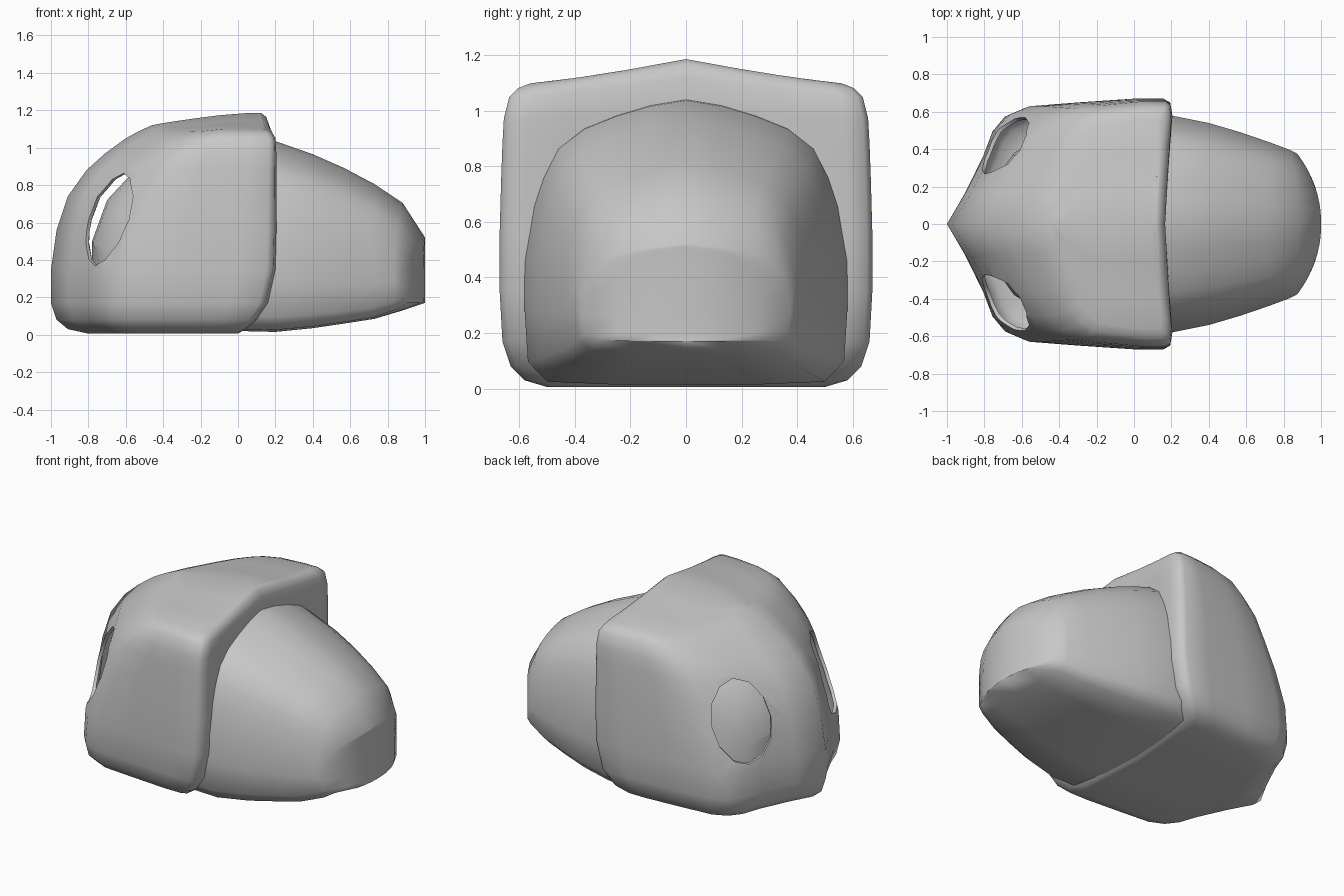
import bpy, bmesh, math
from mathutils import Vector, Matrix

if "Cube" in bpy.data.objects:
    bpy.data.objects.remove(bpy.data.objects["Cube"])

grey = bpy.data.materials.new("plain_grey")
grey.diffuse_color = (0.57, 0.57, 0.57, 1)
grey.use_nodes = True
grey.node_tree.nodes["Principled BSDF"].inputs["Base Color"].default_value = grey.diffuse_color


def clamp(t):
    return max(0.0, min(1.0, t))


def loft(name, rings):
    """Skin half-rings (first and last point on y = 0) and mirror them."""
    bm = bmesh.new()
    rows = []
    for half in rings:
        full = half + [(x, -y, z) for x, y, z in half[-2:0:-1]]
        rows.append([bm.verts.new(p) for p in full])
    for a, b in zip(rows, rows[1:]):
        n = len(a)
        for i in range(n):
            j = (i + 1) % n
            bm.faces.new((a[i], a[j], b[j], b[i]))
    bmesh.ops.remove_doubles(bm, verts=bm.verts, dist=0.0005)
    bmesh.ops.dissolve_degenerate(bm, edges=bm.edges, dist=0.0005)
    bmesh.ops.recalc_face_normals(bm, faces=bm.faces)
    me = bpy.data.meshes.new(name)
    bm.to_mesh(me)
    bm.free()
    me.materials.append(grey)
    ob = bpy.data.objects.new(name, me)
    bpy.context.collection.objects.link(ob)
    return ob


def smooth(ob, angle):
    bpy.ops.object.select_all(action='DESELECT')
    ob.select_set(True)
    bpy.context.view_layer.objects.active = ob
    bpy.ops.object.shade_smooth_by_angle(angle=math.radians(angle))


# Inner body: arched section swept along x, rounded in plan at both ends
arch = [(0, 1), (.22, .98), (.43, .945), (.63, .9), (.79, .83), (.88, .73), (.94, .63),
        (1, .43), (1, .26), (.98, .08), (.86, .01), (.45, 0), (0, 0)]
# x, half width, bottom, top, backward bend of the end
stations = [(-.78, 0, .15, .5, -.14), (-.78, .22, .15, .5, -.14), (-.78, .38, .15, .5, -.14),
            (-.70, .45, .08, .72, -.12), (-.57, .5, .05, .86, -.08), (-.35, .55, .03, .98, 0),
            (0, .58, .02, 1.06, 0), (.2, .58, .015, 1.035, 0), (.4, .54, .035, .965, 0),
            (.57, .49, .06, .89, 0), (.73, .44, .085, .805, .01), (.88, .395, .13, .705, .04),
            (1, .375, .17, .52, .13), (1, .25, .17, .52, .13), (1, .12, .17, .52, .13),
            (1, 0, .17, .52, .13)]
body = loft("inner_body", [[(x - bend * (u * w / .38) ** 2.2, u * w, lo + v * (hi - lo))
                            for u, v in arch] for x, w, lo, hi, bend in stations])
smooth(body, 120)

# Hood: wedge-nosed plan outline stacked through rising levels
plan = [(0, 0), (.083, .25), (.167, .55), (.21, .75), (.267, .87), (.36, .94), (.58, .97),
        (.83, 1), (.96, 1), (.99, .97), (1, .87), (.99, .7), (.975, .4), (.958, 0)]
# extra rounding of the cheek corner higher up, one per plan point
rounding = [0, 0, .02, .06, .09, .08, .02] + [0] * 7
# height, nose x, half width, back x
levels = [(.006, -.8, .5, 0), (.03, -.91, .58, .04), (.08, -.97, .63, .1),
          (.17, -1, .66, .16), (.35, -1, .67, .2), (.56, -.97, .67, .205),
          (.74, -.91, .665, .205), (.88, -.81, .66, .205), (.97, -.71, .655, .205),
          (1.05, -.6, .635, .2), (1.08, -.53, .605, .18), (1.095, -.46, .56, .15)]


def hood_ring(level, squeeze=1):
    z, nose, w, back = level
    ring = []
    for (f, u), extra in zip(plan, rounding):
        f += extra * clamp((z - .3) / .45)
        if squeeze < 1:  # keep inner rings inside the notched back edge
            f = min(f, .957 + .04 * u * squeeze - .04 * (1 - squeeze))
        x, y = nose + f * (back - nose), u * w * squeeze
        top = clamp((z - .9) / .19)
        ridge = .09 * clamp(1 - y / .6) ** 1.3 * clamp((x + .55) / .55) ** .7
        droop = .07 * clamp((-x - .1) / .5) * y / .6
        ring.append((x, y, z + top * (ridge - droop)))
    return ring


rings = [hood_ring(levels[0], s) for s in (0, .5)]
rings += [hood_ring(l) for l in levels]
rings += [hood_ring(levels[-1], s) for s in (.7, .35, 0)]
hood = loft("hood", rings)

# Opening in the back of the hood where the body passes through
bm = bmesh.new()
bm.from_mesh(hood.data)
back = [f for f in bm.faces if f.normal.x > .9 and
        all(abs(v.co.y) < .5 and .1 < v.co.z < .8 for v in f.verts)]
bmesh.ops.delete(bm, geom=back, context='FACES')
bm.to_mesh(hood.data)
bm.free()

shell = hood.modifiers.new("shell", 'SOLIDIFY')
shell.thickness, shell.offset = .02, -1

# Oval eye openings cut square to each cheek
for side, name in ((1, "left_eye_cutter"), (-1, "right_eye_cutter")):
    bm = bmesh.new()
    bmesh.ops.create_cone(bm, cap_ends=True, segments=12, radius1=1, radius2=1, depth=.5)
    out = Vector((-.78, .62 * side, 0)).normalized()
    across = Vector((.62, .78 * side, 0)).normalized()
    up = (Vector((0, 0, 1)) + across * .12).normalized()
    m = Matrix((across * .185, up * .25, out)).transposed().to_4x4()
    m.translation = Vector((-.66, .395 * side, .615))
    bmesh.ops.transform(bm, matrix=m, verts=bm.verts)
    bmesh.ops.recalc_face_normals(bm, faces=bm.faces)
    me = bpy.data.meshes.new(name)
    bm.to_mesh(me)
    bm.free()
    me.materials.append(grey)
    cutter = bpy.data.objects.new(name, me)
    bpy.context.collection.objects.link(cutter)
    cutter.hide_render = True
    cutter.hide_set(True)
    cut = hood.modifiers.new(name, 'BOOLEAN')
    cut.operation, cut.solver, cut.object = 'DIFFERENCE', 'EXACT', cutter

# Bake the cuts, then shade the hood
deps = bpy.context.evaluated_depsgraph_get()
baked = bpy.data.meshes.new_from_object(hood.evaluated_get(deps))
hood.modifiers.clear()
hood.data = baked
smooth(hood, 65)
